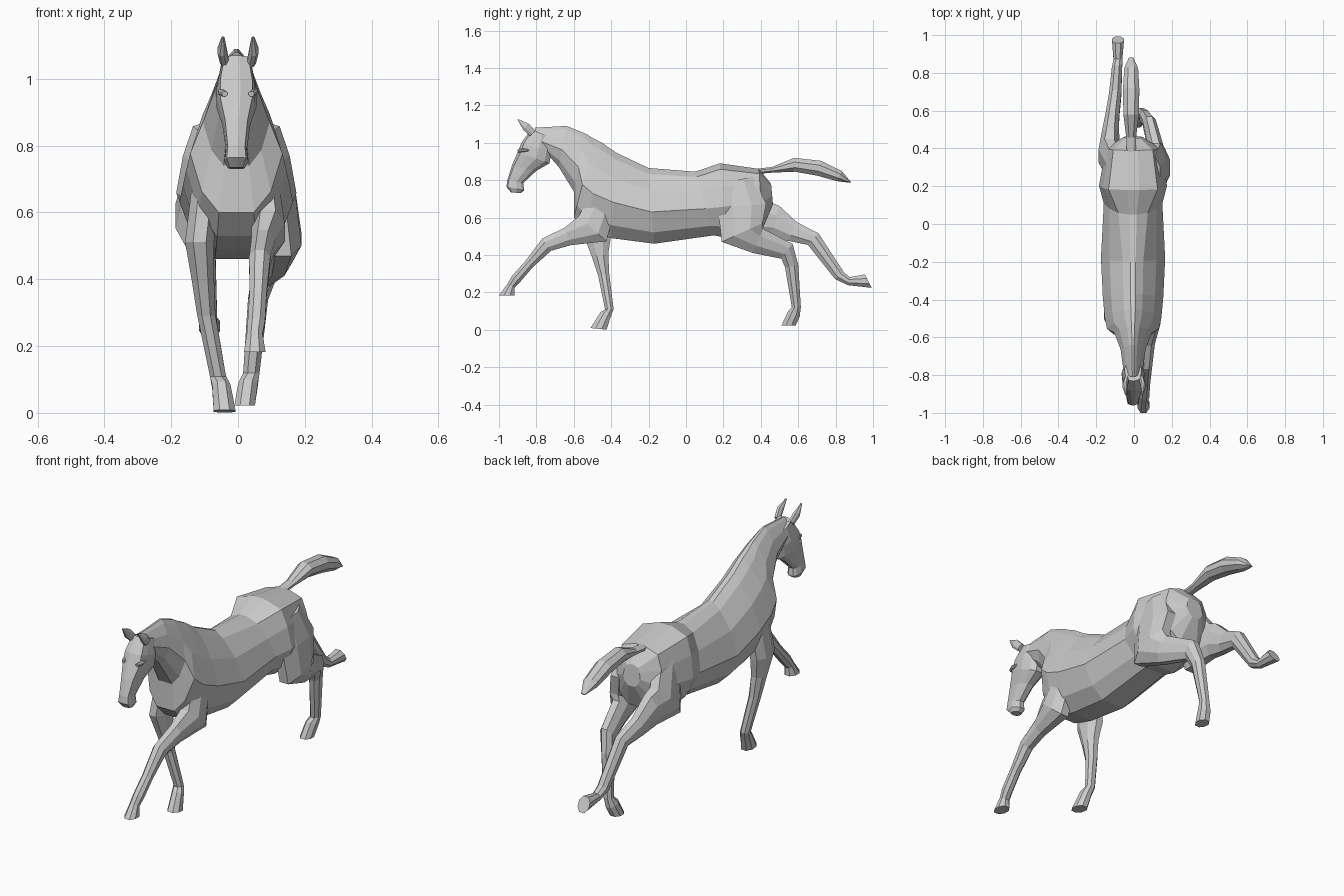
import bpy, bmesh
from mathutils import Vector

cube = bpy.data.objects.get("Cube")
if cube:
    bpy.data.objects.remove(cube, do_unlink=True)

grey = bpy.data.materials.new("plain_grey")
grey.use_nodes = True
tone = (0.6, 0.6, 0.6, 1)
grey.diffuse_color = tone
grey.node_tree.nodes["Principled BSDF"].inputs["Base Color"].default_value = tone


def loft(name, rings):
    """Skin a list of closed rings and cap both ends."""
    bm = bmesh.new()
    loops = [[bm.verts.new(point) for point in ring] for ring in rings]
    count = len(loops[0])
    for near, far in zip(loops, loops[1:]):
        for i in range(count):
            j = (i + 1) % count
            bm.faces.new((near[i], near[j], far[j], far[i]))
    bm.faces.new(loops[0])
    bm.faces.new(loops[-1])
    bmesh.ops.recalc_face_normals(bm, faces=bm.faces)
    mesh = bpy.data.meshes.new(name)
    bm.to_mesh(mesh)
    bm.free()
    mesh.materials.append(grey)
    obj = bpy.data.objects.new(name, mesh)
    bpy.context.collection.objects.link(obj)


def symmetric_ring(top, bottom, half):
    """Ring between two points; half lists (half width, fraction downwards)."""
    pairs = half + [(-width, fraction) for width, fraction in reversed(half)]
    return [top.lerp(bottom, fraction) + Vector((width, 0, 0))
            for width, fraction in pairs]


def trunk(name, stations, shoulder_rule):
    """Stations give the upper y and z, the lower y and z, and the half width."""
    rings = []
    for top_y, top_z, low_y, low_z, width in stations:
        shoulder = width * shoulder_rule(top_y)
        half = [(shoulder * 0.25, 0), (shoulder, 0.08),
                (shoulder * 0.4 + width * 0.6, 0.3),
                (width, 0.58), (width * 0.75, 0.85), (width * 0.38, 1)]
        rings.append(symmetric_ring(Vector((-0.005, top_y, top_z)),
                                    Vector((-0.005, low_y, low_z)), half))
    loft(name, rings)


def limb(name, path, side=1, flare=1, sole=None):
    """Path gives x, y, z and depth; sole sets the direction of the last ring."""
    centres = [Vector((side * x, y, z)) for x, y, z, depth in path]
    rings = []
    for i, centre in enumerate(centres):
        ahead = centres[min(i + 1, len(path) - 1)]
        behind = centres[max(i - 1, 0)]
        along = ahead - behind
        across = Vector((0, -along.z, along.y))
        if sole and i == len(path) - 1:
            across = Vector(sole)
        depth = path[i][-1]
        across = across.normalized() * depth
        width = flare * (depth / 40) ** 0.5
        half = [(width * 0.45, 0), (width, 0.3), (width, 0.7), (width * 0.45, 1)]
        rings.append(symmetric_ring(centre + across, centre - across, half))
    loft(name, rings)


# Trunk and neck, broad over the rump and narrow along the crest
def back_breadth(y):
    return 0.72 if y > 0.1 else 0.5 if y > 0 else 0.32


trunk("body_and_neck", [
    (.455, .78, .465, .67, .05),
    (.39, .86, .41, .54, .145),
    (.18, .89, .22, .49, .18),
    (.05, .845, .15, .505, .155),
    (-.2, .865, -.17, .46, .17),
    (-.37, .945, -.4, .49, .16),
    (-.45, 1, -.53, .53, .15),
    (-.49, 1.02, -.6, .6, .138),
    (-.54, 1.05, -.6, .74, .1),
    (-.64, 1.09, -.68, .87, .066),
    (-.81, 1.08, -.76, .96, .05)], back_breadth)

# Head, brow line to jaw line from poll to lips
trunk("head", [
    (-.83, 1.07, -.72, 1.03, .045),
    (-.88, 1, -.72, .95, .06),
    (-.9, .95, -.73, .89, .06),
    (-.93, .88, -.8, .85, .042),
    (-.955, .8, -.87, .785, .032),
    (-.96, .765, -.865, .745, .036),
    (-.935, .735, -.885, .73, .025)], lambda y: 0.8)

# Leg reaching forward
limb("front_left_leg", [
    (.075, -.43, .72, .07),
    (.09, -.5, .54, .1),
    (.075, -.63, .5, .05),
    (.065, -.745, .455, .04),
    (.06, -.84, .35, .026),
    (.055, -.91, .27, .027),
    (.05, -.935, .235, .022),
    (.05, -.958, .183, .042)], sole=(0, 1, 0))

# Front leg bearing the weight
limb("front_right_leg", [
    (-.09, -.45, .73, .07),
    (-.115, -.475, .51, .075),
    (-.105, -.46, .4, .045),
    (-.095, -.44, .295, .03),
    (-.06, -.41, .11, .023),
    (-.05, -.43, .08, .03),
    (-.04, -.468, .005, .043)], sole=(0, 1, -0.1))

# Hind leg tucked below the rump
limb("hind_left_leg", [
    (.09, .27, .8, .09),
    (.115, .3, .66, .13),
    (.135, .3, .52, .12),
    (.12, .385, .475, .07),
    (.08, .54, .42, .05),
    (.06, .565, .34, .036),
    (.04, .59, .12, .024),
    (.03, .577, .085, .034),
    (.02, .548, .022, .038)], sole=(0, 1, 0))

# Hind leg kicked out behind
limb("hind_right_leg", [
    (-.09, .27, .78, .09),
    (-.13, .36, .59, .13),
    (-.125, .475, .58, .085),
    (-.115, .57, .525, .055),
    (-.1, .68, .485, .042),
    (-.09, .82, .29, .03),
    (-.085, .87, .26, .022),
    (-.085, .975, .26, .04)], sole=(0, -0.5, 1))

# Tail streaming backwards
limb("tail", [
    (-.015, .36, .845, .014),
    (-.015, .46, .855, .015),
    (-.015, .58, .882, .037),
    (-.015, .71, .864, .041),
    (-.015, .82, .822, .03),
    (-.015, .88, .788, .003)], flare=1.35)

# Ears and brows, mirrored across the head
for side, label in ((1, "left"), (-1, "right")):
    limb(label + "_ear", [
        (.04, -.82, 1.05, .02),
        (.048, -.855, 1.085, .022),
        (.045, -.9, 1.125, .002)], side, 0.6)
    limb(label + "_brow", [
        (.04, -.9, .955, .008),
        (.05, -.87, .96, .01),
        (.045, -.84, .96, .005)], side, 0.6)
